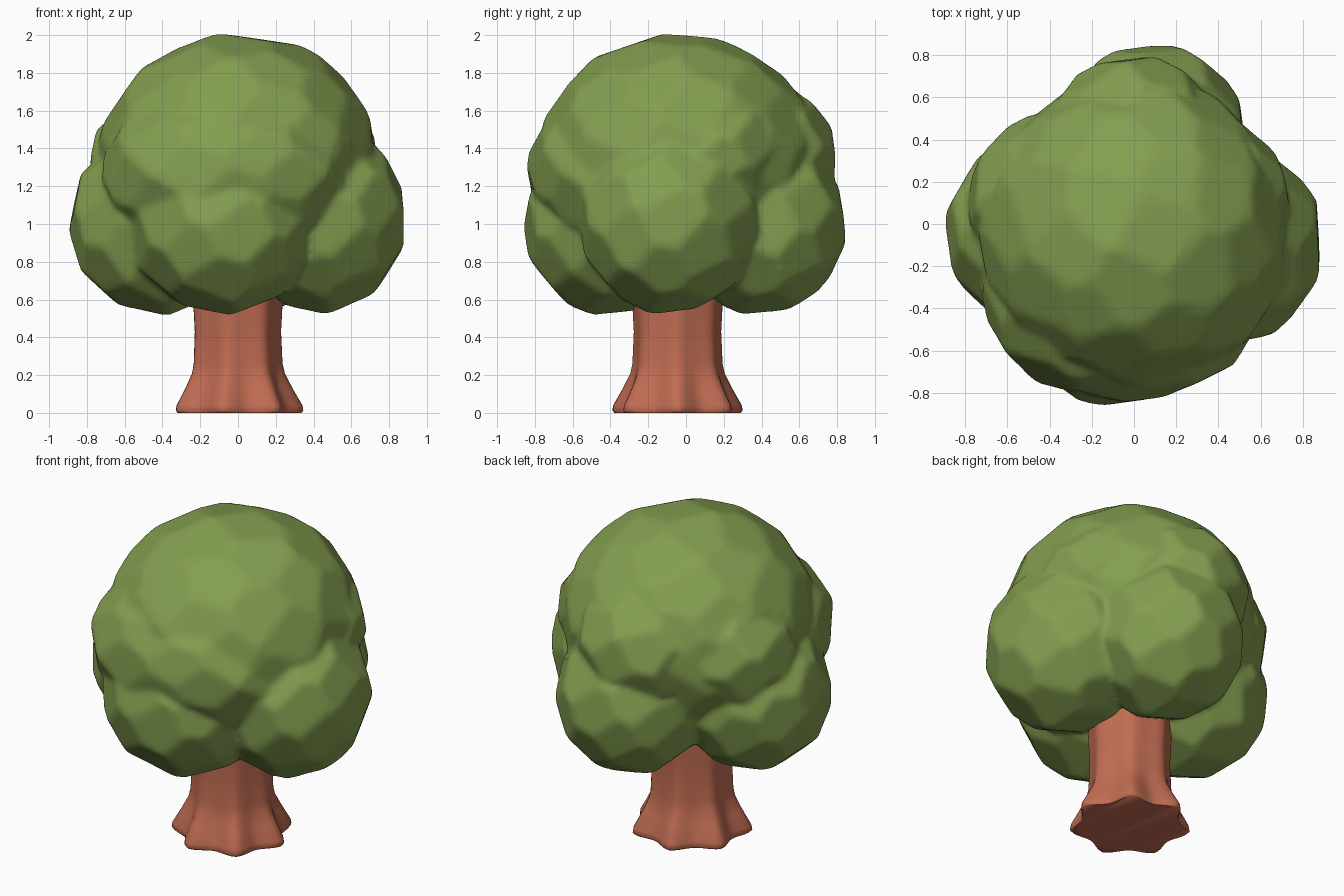
import bpy, bmesh, math, random
from mathutils import Vector

if "Cube" in bpy.data.objects:
    bpy.data.objects.remove(bpy.data.objects["Cube"])

random.seed(4)


def material(name, rgb):
    m = bpy.data.materials.new(name)
    m.diffuse_color = (*rgb, 1)
    m.use_nodes = True
    m.node_tree.nodes["Principled BSDF"].inputs["Base Color"].default_value = m.diffuse_color
    return m


def add_object(name, bm, mat):
    me = bpy.data.meshes.new(name)
    bm.to_mesh(me)
    bm.free()
    me.materials.append(mat)
    ob = bpy.data.objects.new(name, me)
    bpy.context.collection.objects.link(ob)
    for p in me.polygons:
        p.use_smooth = True
    return ob


def facet_planes(n):
    """Evenly spread, jittered directions, each with a plane distance."""
    planes = []
    for i in range(n):
        z = 1 - (2 * i + 1) / n
        a = i * 2.39996 + random.uniform(-.1, .1)
        r = math.sqrt(1 - z * z)
        planes.append((Vector((r * math.cos(a), r * math.sin(a), z)),
                       random.uniform(.97, .985)))
    return planes


def add_blob(bm, centre, radii, n):
    """A ball cut into soft flat facets, stretched to the given radii."""
    planes = facet_planes(n)
    verts = bmesh.ops.create_icosphere(bm, subdivisions=5, radius=1)["verts"]
    for v in verts:
        d = v.co.normalized()
        s = min(dist / d.dot(nrm) for nrm, dist in planes if d.dot(nrm) > .3)
        v.co = Vector([centre[k] + d[k] * s * radii[k] for k in range(3)])


green = material("leaf green", (.23, .34, .08))
brown = material("bark red brown", (.53, .15, .085))

# Foliage: overlapping faceted clumps fused into one crown
clumps = [
    ((0, -.04, 1.345), (.735, .74, .66), 75),     # main crown
    ((-.05, -.30, 1.27), (.67, .54, .49), 60),    # upper front
    ((-.08, -.40, 1.0), (.49, .45, .47), 44),     # low front
    ((-.43, -.04, 1.0), (.455, .45, .47), 44),    # low left
    ((.43, -.09, 1.03), (.455, .47, .49), 44),    # low right
    ((.09, .40, .99), (.44, .445, .455), 44),     # low back
    ((.0, .35, 1.35), (.42, .435, .40), 40),      # upper back
    ((-.37, .12, 1.31), (.405, .40, .37), 40),    # upper left
    ((.34, .12, 1.36), (.385, .38, .36), 40),     # upper right
]
bm = bmesh.new()
for c, r, n in clumps:
    add_blob(bm, c, r, n)
crown = add_object("foliage_crown", bm, green)
rm = crown.modifiers.new("fuse", "REMESH")
rm.mode = "VOXEL"
rm.voxel_size = .018
rm.use_smooth_shade = True
sm = crown.modifiers.new("soften", "SMOOTH")
sm.factor = .5
sm.iterations = 4

# Trunk: lobed rings lofted upward, flaring into root buttresses
profile = [  # height, tip radius, lobe depth
    (0, .343, .06), (.012, .354, .065), (.04, .349, .065), (.13, .297, .05),
    (.21, .256, .028), (.26, .244, .02), (.43, .236, .016),
    (.58, .244, .016), (.85, .25, .016)]
SEG, LOBES = 84, 7
bm = bmesh.new()
rings = []
for z, r, depth in profile:
    ring = []
    for i in range(SEG):
        a = 2 * math.pi * i / SEG
        wave = abs(math.sin(LOBES * a / 2)) ** 1.5
        rr = r - depth * wave
        ring.append(bm.verts.new((rr * math.cos(a) - .008,
                                  rr * math.sin(a) - .045, z)))
    rings.append(ring)
for lo, hi in zip(rings, rings[1:]):
    for i in range(SEG):
        j = (i + 1) % SEG
        bm.faces.new((lo[i], lo[j], hi[j], hi[i]))
bm.faces.new(rings[0][::-1])
bm.faces.new(rings[-1])
trunk = add_object("trunk", bm, brown)
bpy.context.view_layer.objects.active = trunk
trunk.select_set(True)
bpy.ops.object.shade_smooth_by_angle(angle=math.radians(50))
